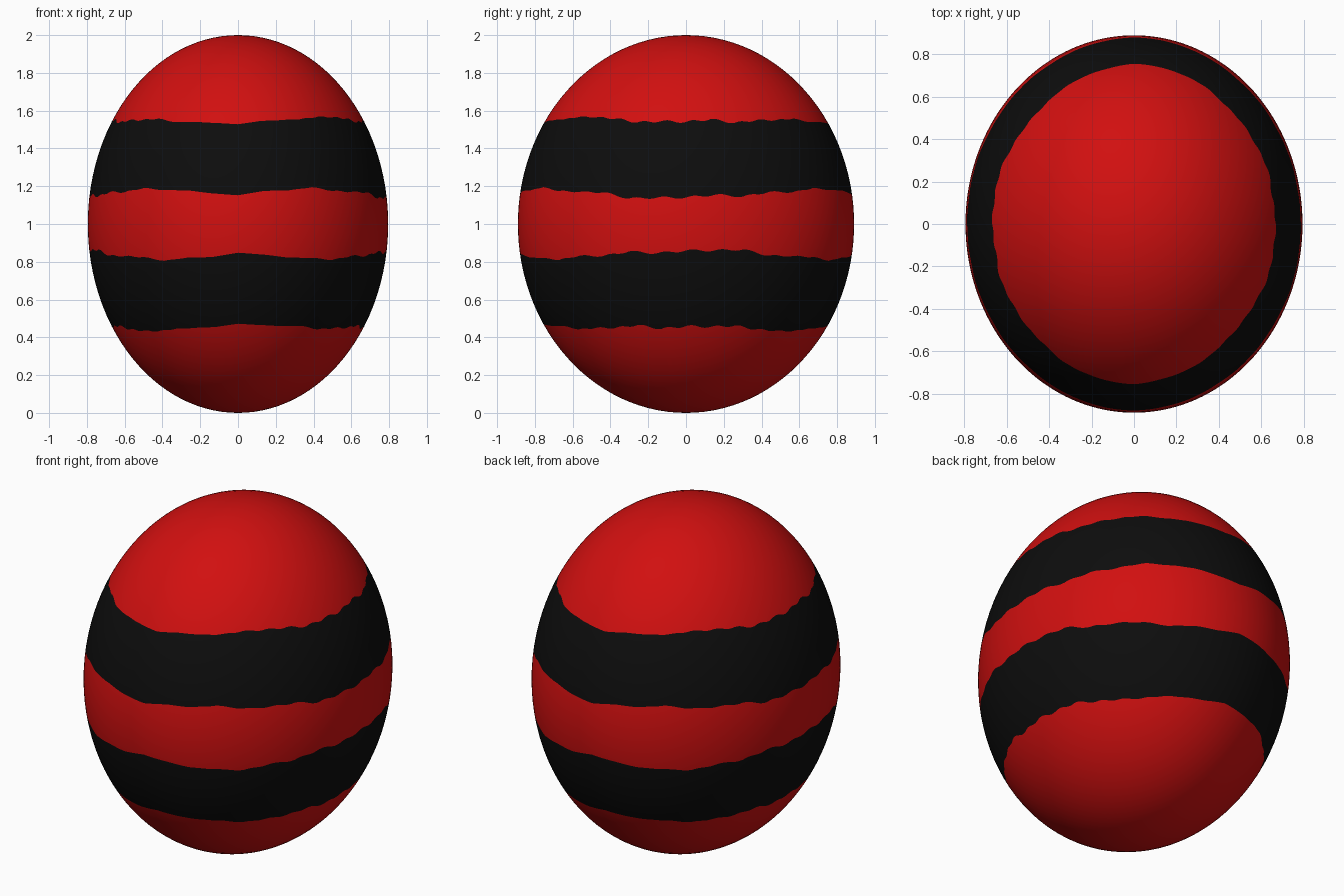
import bpy, bmesh, math

cube = bpy.data.objects.get("Cube")
if cube:
    bpy.data.objects.remove(cube)

RX, RY = 0.795, 0.89
SEGMENTS = 288

# Stripe edge wobble in thousandths, one knot per ten degrees over a half turn
OUTER = [0, 15, -5, 10, 10, 18, 0, 0, -5, -12, 5, 10, 15, 28, 25, 18, -2, 5]
INNER = [-20, -5, -15, 10, 8, 30, 20, 18, 2, -8, 15, 18, 35, 15, 10, 8, -25, -20]


def make_material(name, colour):
    mat = bpy.data.materials.new(name)
    mat.use_nodes = True
    mat.diffuse_color = colour
    shader = mat.node_tree.nodes["Principled BSDF"]
    shader.inputs["Base Color"].default_value = colour
    return mat


def wobble(knots, angle):
    """Ragged offset that repeats every half turn."""
    pos = (angle % math.pi) / math.pi * len(knots)
    i = int(pos)
    a, b = knots[i % len(knots)], knots[(i + 1) % len(knots)]
    teeth = 6 * math.sin(36 * angle) * math.cos(angle) ** 2
    return (a + (b - a) * (pos - i) + teeth) / 1000


def edge_angles(angle):
    """Polar angles of the poles and four stripe edges, top to bottom."""
    heights = [0.54 + wobble(OUTER, angle), 0.16 + wobble(INNER, angle),
               -0.16 - wobble(INNER, -angle), -0.54 - wobble(OUTER, -angle)]
    return [0] + [math.acos(h) for h in heights] + [math.pi]


# Rows of faces in each zone: cap, stripe, belt, stripe, cap
ZONE_ROWS = [18, 7, 6, 7, 18]

bm = bmesh.new()
top = bm.verts.new((0, 0, 2))
bottom = bm.verts.new((0, 0, 0))
columns = []
for s in range(SEGMENTS):
    angle = 2 * math.pi * s / SEGMENTS
    edges = edge_angles(angle)
    column = [top]
    for zone, rows in enumerate(ZONE_ROWS):
        for r in range(1, rows + 1):
            if zone == len(ZONE_ROWS) - 1 and r == rows:
                break
            polar = edges[zone] + (edges[zone + 1] - edges[zone]) * r / rows
            ring = math.sin(polar)
            column.append(bm.verts.new((RX * ring * math.cos(angle),
                                        RY * ring * math.sin(angle),
                                        1 + math.cos(polar))))
    columns.append(column + [bottom])

# Skin the columns; odd zones are the dark stripes
row_zone = [z for z, rows in enumerate(ZONE_ROWS) for _ in range(rows)]
for s, left in enumerate(columns):
    right = columns[(s + 1) % SEGMENTS]
    for r, zone in enumerate(row_zone):
        corners = dict.fromkeys((left[r], left[r + 1], right[r + 1], right[r]))
        face = bm.faces.new(list(corners))
        face.material_index = zone % 2
        face.smooth = True

mesh = bpy.data.meshes.new("striped_egg")
bm.to_mesh(mesh)
bm.free()
mesh.materials.append(make_material("red_shell", (0.64, 0.005, 0.005, 1)))
mesh.materials.append(make_material("black_stripe", (0.004, 0.004, 0.004, 1)))
egg = bpy.data.objects.new("striped_egg", mesh)
bpy.context.collection.objects.link(egg)
